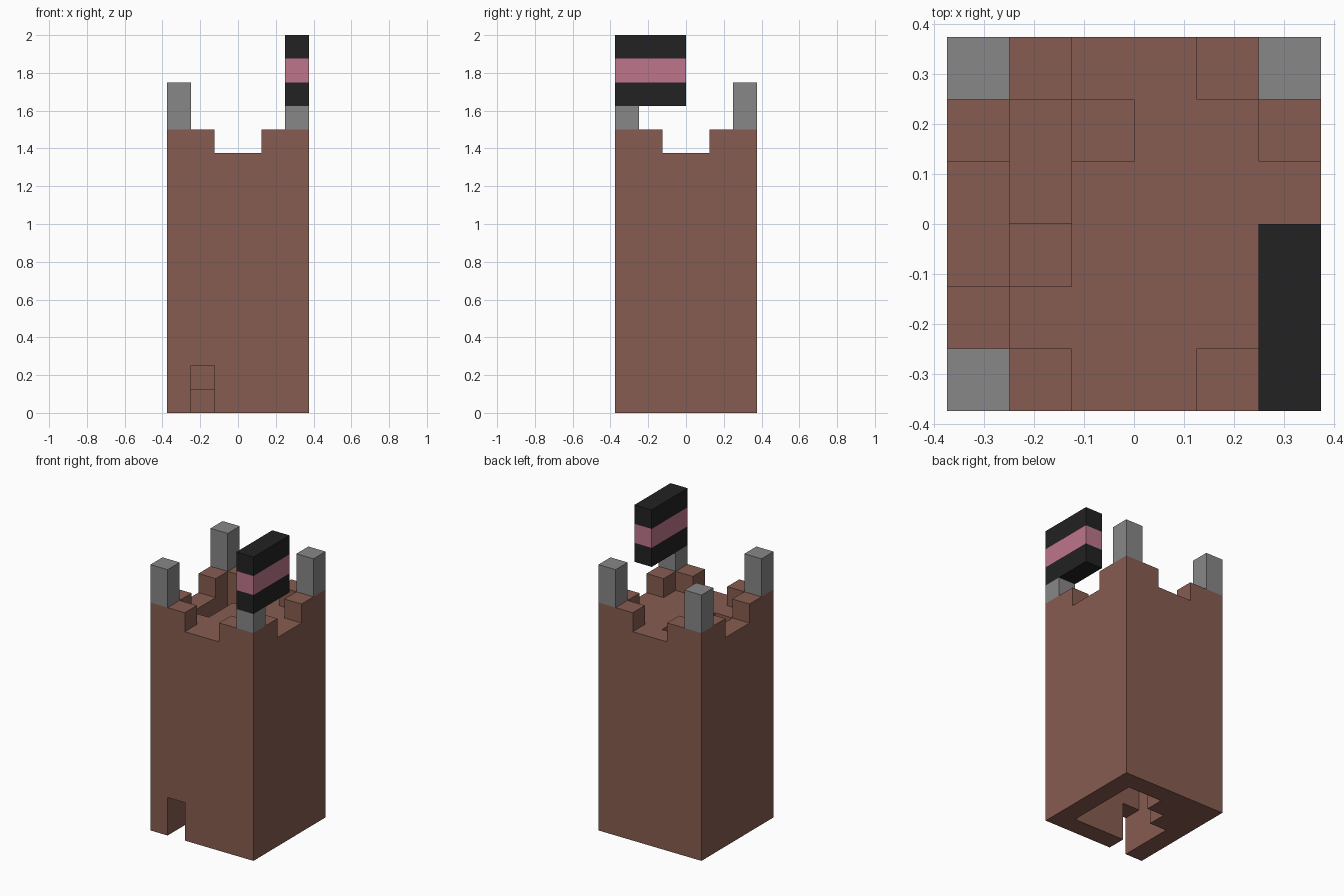
import bpy
import bmesh
import math
from mathutils import Vector

UNIT = 0.125   # edge of one building block
N = 6          # blocks along each side of the tower

if "Cube" in bpy.data.objects:
    bpy.data.objects.remove(bpy.data.objects["Cube"], do_unlink=True)


def material(name, rgb):
    mat = bpy.data.materials.new(name)
    mat.use_nodes = True
    mat.diffuse_color = (*rgb, 1)
    node = next(n for n in mat.node_tree.nodes if n.type == 'BSDF_PRINCIPLED')
    node.inputs["Base Color"].default_value = (*rgb, 1)
    node.inputs["Roughness"].default_value = 0.9
    return mat


brown = material("brown_clay", (0.245, 0.107, 0.082))
grey = material("grey_stone", (0.242, 0.242, 0.242))
black = material("black_cloth", (0.016, 0.016, 0.016))
pink = material("pink_cloth", (0.515, 0.181, 0.262))


def block(x, y, z0, z1):
    """Cells of one column of blocks."""
    return {(x, y, z) for z in range(z0, z1)}


def build(name, cells, mats, rule=lambda cell: 0):
    """Skin a set of block cells with one clean flat-faced mesh."""
    bm = bmesh.new()
    corners = {}

    def vert(p):
        key = tuple(round(c) for c in p)
        if key not in corners:
            corners[key] = bm.verts.new(
                ((key[0] - N / 2) * UNIT, (key[1] - N / 2) * UNIT, key[2] * UNIT))
        return corners[key]

    for cell in sorted(cells):
        centre = Vector(cell) + Vector((0.5, 0.5, 0.5))
        for axis in range(3):
            for sign in (-1, 1):
                n = Vector((0, 0, 0))
                n[axis] = sign
                if tuple(round(a + b) for a, b in zip(cell, n)) in cells:
                    continue
                u = Vector((0, 0, 0))
                u[(axis + 1) % 3] = 1
                v = n.cross(u)
                loop = [centre + (n + a * u + b * v) / 2
                        for a, b in ((-1, -1), (1, -1), (1, 1), (-1, 1))]
                bm.faces.new([vert(p) for p in loop]).material_index = rule(cell)
    # Merge the flat areas into large faces
    bmesh.ops.dissolve_limit(bm, angle_limit=math.radians(1), verts=bm.verts[:],
                             edges=bm.edges[:], delimit={'MATERIAL'})
    mesh = bpy.data.meshes.new(name)
    bm.to_mesh(mesh)
    bm.free()
    for mat in mats:
        mesh.materials.append(mat)
    obj = bpy.data.objects.new(name, mesh)
    bpy.context.collection.objects.link(obj)
    return obj


ROOF = 11                       # walkway level, in blocks
last = N - 1
gap = (2, 3)                    # middle opening of every battlement
stair_hole = {(1, 2), (1, 3), (1, 4), (2, 4)}

# Tower: outer walls, battlements, roof with stair opening, doorway
tower = set()
for x in range(N):
    for y in range(N):
        if x in (0, last) or y in (0, last):
            top = ROOF if (x in gap or y in gap) else ROOF + 1
            tower |= block(x, y, 0, top)
        elif (x, y) not in stair_hole:
            tower |= block(x, y, ROOF - 1, ROOF)
tower -= block(1, 0, 0, 2)
build("tower", tower, [brown])

# Spiral staircase: climbs clockwise inside the walls, level at the corners
ring = ([(1, y) for y in range(1, 4)] + [(x, 4) for x in range(1, 4)]
        + [(4, y) for y in range(4, 1, -1)] + [(x, 1) for x in range(4, 1, -1)])
steps = set()
height = 0
for i in range(2, 17):
    x, y = ring[i % len(ring)]
    if not (x in (1, 4) and y in (1, 4)):
        height += 1
    steps |= block(x, y, max(0, height - 2), height)
build("spiral_staircase", steps, [brown])

# Corner posts; the one carrying the flag is shorter
for x, side in ((0, "right"), (last, "left")):
    for y, end in ((0, "front"), (last, "back")):
        flag_corner = x == last and y == 0
        build(f"{end}_{side}_post",
              block(x, y, ROOF + 1, ROOF + (2 if flag_corner else 3)), [grey])

# Striped flag
flag_base = ROOF + 2
flag = set()
for y in range(3):
    flag |= block(last, y, flag_base, flag_base + 3)
build("flag", flag, [black, pink], lambda c: int(c[2] == flag_base + 1))
